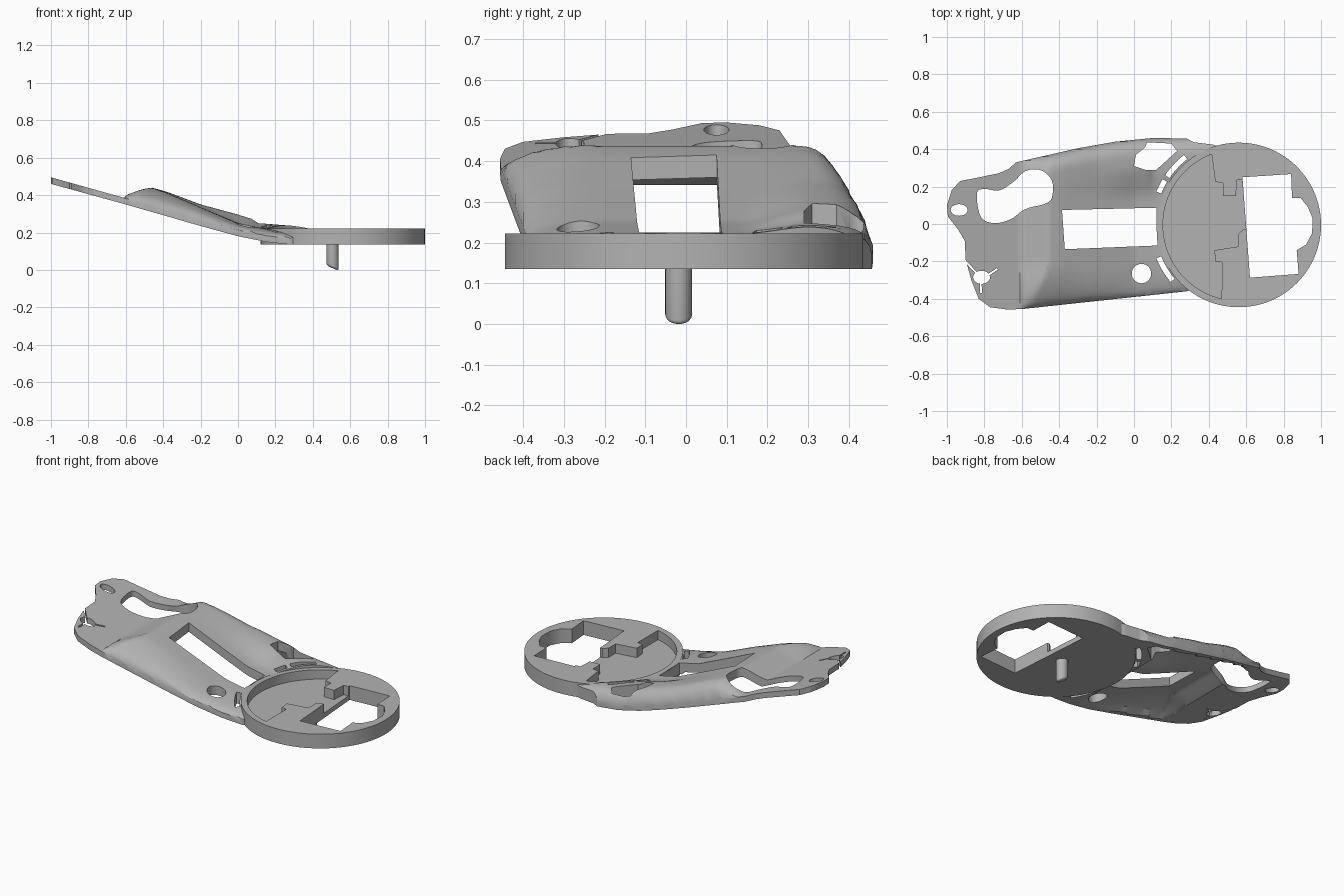
import bpy, bmesh
from math import cos, sin, radians, sqrt, pi
from mathutils import Vector

if "Cube" in bpy.data.objects:
    bpy.data.objects.remove(bpy.data.objects["Cube"])

grey = bpy.data.materials.new("plain grey")
grey.use_nodes = True
grey.diffuse_color = (0.45, 0.45, 0.45, 1)
grey.node_tree.nodes["Principled BSDF"].inputs["Base Color"].default_value = (0.45, 0.45, 0.45, 1)

CX, CY, R = 0.56, -0.005, 0.44      # disc centre and radius


def make_object(name, bm):
    bmesh.ops.recalc_face_normals(bm, faces=bm.faces)
    mesh = bpy.data.meshes.new(name)
    bm.to_mesh(mesh)
    bm.free()
    mesh.materials.append(grey)
    ob = bpy.data.objects.new(name, mesh)
    bpy.context.collection.objects.link(ob)
    return ob


def prism(bm, pts, z0, z1):
    face = bm.faces.new([bm.verts.new((x, y, z0)) for x, y in pts])
    ext = bmesh.ops.extrude_face_region(bm, geom=[face])
    for v in ext["geom"]:
        if isinstance(v, bmesh.types.BMVert):
            v.co.z = z1


def ellipse(x, y, rx, ry, n=32):
    return [(x + rx * cos(2 * pi * i / n), y + ry * sin(2 * pi * i / n)) for i in range(n)]


def arc(r, a0, a1, n=16):
    angles = [radians(a0 + (a1 - a0) * i / n) for i in range(n + 1)]
    return [(CX + r * cos(a), CY + r * sin(a)) for a in angles]


def slit(x0, y0, x1, y1, w=0.005):
    a, b = Vector((x0, y0)), Vector((x1, y1))
    n = (b - a).orthogonal().normalized() * w
    return [tuple(p) for p in (a + n, a - n, b - n, b + n)]


def smooth_loop(pts, steps=5):
    """Closed rounded curve through the points."""
    out, n = [], len(pts)
    for i in range(n):
        a, b, c, d = (Vector(pts[(i + k) % n]) for k in (-1, 0, 1, 2))
        for s in range(steps):
            t = s / steps
            out.append(tuple(0.5 * (2 * b + (c - a) * t + (2 * a - 5 * b + 4 * c - d) * t * t
                                    + (3 * b - a - 3 * c + d) * t ** 3)))
    return out


def boolean(ob, shapes, z0, z1, operation="DIFFERENCE"):
    for pts in shapes:
        bm = bmesh.new()
        prism(bm, pts, z0, z1)
        cutter = make_object("cutter", bm)
        cutter.hide_render = True
        mod = ob.modifiers.new("cut", "BOOLEAN")
        mod.operation, mod.solver, mod.object = operation, "EXACT", cutter
        bpy.context.view_layer.update()
        graph = bpy.context.evaluated_depsgraph_get()
        mesh = bpy.data.meshes.new_from_object(ob.evaluated_get(graph))
        ob.modifiers.clear()
        ob.data = mesh
        bpy.data.objects.remove(cutter)


def shade(ob, angle=32):
    bpy.ops.object.select_all(action="DESELECT")
    ob.select_set(True)
    bpy.context.view_layer.objects.active = ob
    bpy.ops.object.shade_smooth_by_angle(angle=radians(angle))


def lerp(table, x):
    for (x0, z0), (x1, z1) in zip(table, table[1:]):
        if x <= x1:
            return z0 + (z1 - z0) * max(0, x - x0) / (x1 - x0)
    return table[-1][1]


def ease(t):
    t = min(1, max(0, t))
    return t * t * (3 - 2 * t)


def round_edge(t):
    t = min(1, max(0, t))
    return sqrt(1 - (1 - t) ** 2)


# Height profiles of the sloping body along x
UNDERSIDE = [(-1, 0.46), (-0.6, 0.35), (-0.2, 0.235), (0, 0.18), (0.15, 0.15), (0.28, 0.135)]
MIDDLE = [(-1, 0.495), (-0.6, 0.383), (-0.46, 0.44), (-0.385, 0.415), (-0.2, 0.335),
          (0, 0.25), (0.12, 0.225), (0.3, 0.2)]
BACK_RIB = [(-1, 0.495), (-0.6, 0.383), (-0.46, 0.44), (-0.38, 0.418), (-0.2, 0.35),
            (0.07, 0.277), (0.11, 0.25), (0.3, 0.235), (0.4, 0.22)]
FRONT_EDGE = [(-0.6, -0.455), (0.28, -0.36)]
BACK_EDGE = [(-0.63, 0.33), (-0.3, 0.405), (-0.1, 0.44), (0.1, 0.46), (0.28, 0.457)]


def top_height(x, y):
    # the crest bends outwards near the front edge
    shift = 0.085 * ease((-0.18 - y) / 0.27) if x > -0.6 else 0
    xs = x + shift * max(0, 1 - abs(x + 0.53) / 0.3)
    crest = lerp(MIDDLE, xs)
    crest += (lerp(BACK_RIB, x) - crest) * ease((y - 0.12) / 0.2)
    if x < -0.6:
        return crest
    low = lerp(UNDERSIDE, x) + 0.033
    fade = round_edge((y - lerp(FRONT_EDGE, x)) / 0.2) * round_edge((lerp(BACK_EDGE, x) - y) / 0.09)
    return low + (crest - low) * fade


def bottom_height(x, y):
    base = lerp(UNDERSIDE, x)
    edge = min(y - lerp(FRONT_EDGE, x), lerp(BACK_EDGE, x) - y)
    if x < -0.6 or x > 0.1 or edge < 0.04:
        return base
    return max(base, top_height(x, y) - 0.055)


# Sloping body: a flat gridded slab is cut to shape, then lifted onto the height profiles
bm = bmesh.new()
bmesh.ops.create_grid(bm, x_segments=80, y_segments=50, size=1)
for v in bm.verts:
    v.co.x = -0.25 + v.co.x * 0.8
    v.co.y *= 0.5
ext = bmesh.ops.extrude_face_region(bm, geom=bm.faces[:])
for v in ext["geom"]:
    if isinstance(v, bmesh.types.BMVert):
        v.co.z = 1
body = make_object("sloping_body", bm)

left_end = [(-0.63, 0.33), (-0.67, 0.295), (-0.72, 0.272), (-0.85, 0.245), (-0.93, 0.23),
            (-0.975, 0.18), (-1, 0.1), (-0.995, 0.04), (-0.94, -0.03), (-0.905, -0.09),
            (-0.9, -0.19), (-0.87, -0.3), (-0.83, -0.4), (-0.77, -0.445), (-0.68, -0.457)]
right_end = [(0.28, -0.36), (0.5, -0.3), (0.5, 0.4), (0.42, 0.425), (0.32, 0.437)]
outline = left_end + FRONT_EDGE + right_end + BACK_EDGE[:0:-1]
boolean(body, [outline], -1, 2, "INTERSECT")

large_opening = smooth_loop([(-0.84, 0.165), (-0.8, 0.187), (-0.72, 0.18), (-0.645, 0.225),
                             (-0.58, 0.283), (-0.5, 0.288), (-0.44, 0.235), (-0.437, 0.15),
                             (-0.47, 0.11), (-0.58, 0.08), (-0.66, 0.025), (-0.75, 0.005),
                             (-0.82, 0.04)])
centre_window = [(-0.385, 0.075), (-0.37, -0.135), (0.125, -0.115), (0.12, 0.087)]
back_window = [(0, 0.31), (0.06, 0.29), (0.12, 0.29), (0.23, 0.39), (0.2, 0.43),
               (0.07, 0.437), (0.06, 0.41), (0.01, 0.37)]
slots = [arc(0.447, a, b) + arc(0.475, b, a) for a, b in ((128, 146), (149, 158), (202, 220))]
holes = [ellipse(0.04, -0.265, 0.052, 0.052), ellipse(-0.935, 0.075, 0.045, 0.031),
         ellipse(-0.815, -0.285, 0.045, 0.035)]
slits = [slit(-0.91, -0.19, -0.84, -0.265), slit(-0.79, -0.28, -0.73, -0.24),
         slit(-0.82, -0.3, -0.818, -0.37)]
boolean(body, [large_opening, centre_window, back_window, ellipse(CX, CY, 0.435, 0.435, 96)]
        + slots + holes + slits, -1, 2)
for v in body.data.vertices:
    x, y, z = v.co
    v.co.z = top_height(x, y) if z > 0.5 else bottom_height(x, y)
shade(body)

# Round base disc with a stepped recess and a through opening
bm = bmesh.new()
prism(bm, ellipse(CX, CY, R, R, 96), 0.135, 0.222)
disc = make_object("round_disc", bm)
recess = arc(0.405, 111, 257, 40) + [
    (0.47, -0.205), (0.435, -0.2), (0.43, -0.14), (0.56, -0.12), (0.56, -0.05), (0.585, -0.03),
    (0.62, -0.03), (0.61, 0.235), (0.55, 0.235), (0.545, 0.15), (0.475, 0.15), (0.475, 0.22),
    (0.435, 0.225)]
opening = [(0.58, 0.25), (0.84, 0.267), (0.845, 0.14), (0.89, 0.14), (0.93, 0.09),
           (0.955, 0.03), (0.952, -0.05), (0.92, -0.11), (0.87, -0.14), (0.88, -0.267),
           (0.62, -0.287)]
boolean(disc, [recess], 0.165, 0.5)
boolean(disc, [opening], -0.5, 0.6)
shade(disc)

# Round peg below the disc, with a slanted and softened tip
bm = bmesh.new()
prism(bm, ellipse(0.505, -0.018, 0.033, 0.033, 32), 0, 0.15)
tip = [e for e in bm.edges if all(v.co.z < 0.01 for v in e.verts)]
bmesh.ops.bevel(bm, geom=tip, offset=0.014, segments=4, profile=0.5, affect="EDGES")
for v in bm.verts:
    if v.co.z < 0.05:
        v.co.z += (0.536 - v.co.x) * 0.45
lowest = min(v.co.z for v in bm.verts)
for v in bm.verts:
    v.co.z -= lowest if v.co.z < 0.1 else 0
peg = make_object("peg", bm)
shade(peg, 40)
